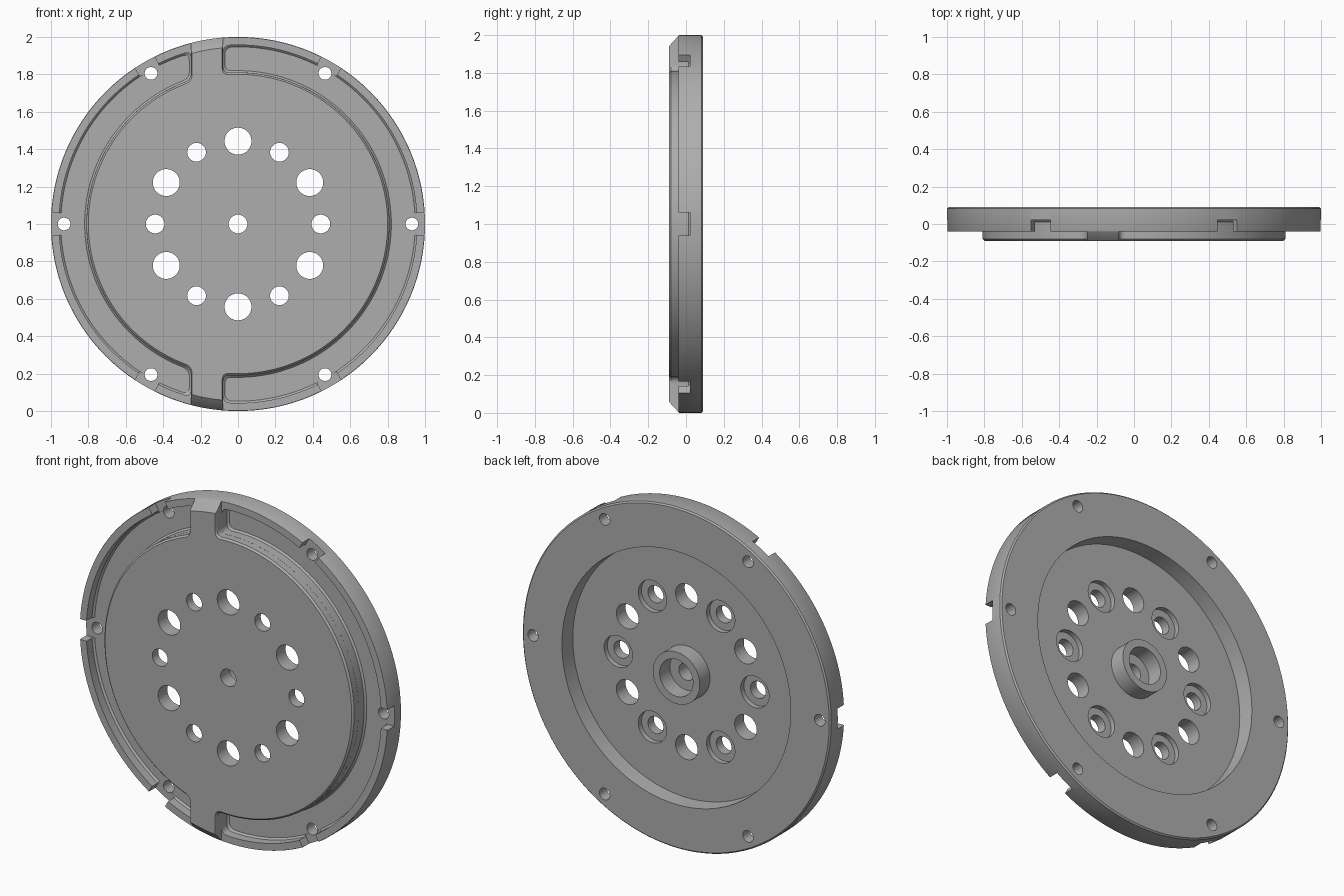
import bpy, bmesh, math
from math import sin, cos, pi, acos
from mathutils import Matrix, Vector

cube = bpy.data.objects.get("Cube")
if cube:
    bpy.data.objects.remove(cube, do_unlink=True)

CENTRE = Vector((0, 0, 1))
BRIDGE_L, BRIDGE_R = -0.25, -0.08      # edges of the raised bridge
PLATEAU, RIM = 0.81, 0.957             # groove walls
RIM_FRONT, FLOOR = -0.04, 0.022
RECESS = -0.005

grey = bpy.data.materials.new("machined grey")
grey.use_nodes = True
colour = (0.42, 0.42, 0.42, 1)
grey.diffuse_color = colour
grey.node_tree.nodes["Principled BSDF"].inputs["Base Color"].default_value = colour


def finish(bm, name):
    bmesh.ops.remove_doubles(bm, verts=bm.verts, dist=1e-6)
    bmesh.ops.recalc_face_normals(bm, faces=bm.faces)
    mesh = bpy.data.meshes.new(name)
    bm.to_mesh(mesh)
    bm.free()
    mesh.materials.append(grey)
    obj = bpy.data.objects.new(name, mesh)
    bpy.context.collection.objects.link(obj)
    return obj


def lathe(bm, profile, steps, centre=CENTRE):
    """Revolve (radius, y) points about the y axis; ends on the axis."""
    rings = []
    for r, y in profile:
        if r == 0:
            rings.append([bm.verts.new(centre + Vector((0, y, 0)))] * steps)
        else:
            rings.append([bm.verts.new(centre + Vector((r * cos(a), y, r * sin(a))))
                          for a in (2 * pi * i / steps for i in range(steps))])
    for lo, hi in zip(rings, rings[1:]):
        for i in range(steps):
            j = (i + 1) % steps
            bm.faces.new(list(dict.fromkeys((lo[i], lo[j], hi[j], hi[i]))))


def rounded(start, corner, end, n=6):
    """Points of a soft corner between start and end."""
    return [start * (1 - t) ** 2 + corner * 2 * t * (1 - t) + end * t * t
            for t in (i / n for i in range(n + 1))]


def groove_outline(inner, outer, edge, d=0.04, n=96):
    """Half-ring to the right of x = edge with rounded corners."""
    def arc(r):
        a = acos(edge / r) - d / r
        return [Vector((r * cos(t), r * sin(t)))
                for t in (-a + 2 * a * i / n for i in range(n + 1))]

    def corner(r):
        return Vector((edge, math.sqrt(r * r - edge * edge)))

    up = Vector((0, d))
    flip = lambda pts: [Vector((p.x, -p.y)) for p in reversed(pts)]
    a_in, a_out = arc(inner), arc(outer)
    c_in, c_out = corner(inner), corner(outer)
    top_out = rounded(a_out[-1], c_out, c_out - up)
    top_in = rounded(c_in + up, c_in, a_in[-1])
    return (a_out[1:-1] + top_out + top_in + a_in[-2:0:-1]
            + flip(top_in) + flip(top_out))


def groove_cutter(name, sections):
    """Loft both halves; each section is y, inner radius, outer radius, side gap."""
    bm = bmesh.new()
    for side, edge in ((1, BRIDGE_R), (-1, -BRIDGE_L)):
        rings = [[bm.verts.new(CENTRE + Vector((side * p.x, y, p.y)))
                  for p in groove_outline(inner, outer, edge + gap)]
                 for y, inner, outer, gap in sections]
        for lo, hi in zip(rings, rings[1:]):
            for i in range(len(lo)):
                j = (i + 1) % len(lo)
                bm.faces.new((lo[i], lo[j], hi[j], hi[i]))
        bm.faces.new(rings[0])
        bm.faces.new(rings[-1])
    return finish(bm, name)


def around(radius, offset):
    for i in range(6):
        a = math.radians(60 * i + offset)
        yield CENTRE + Vector((radius * cos(a), 0, radius * sin(a)))


# Disc: chamfered front, hollow back and central hub
bm = bmesh.new()
lathe(bm, [(0, -0.09), (0.945, -0.09), (0.997, -0.042), (1, -0.035), (1, 0.082),
           (0.992, 0.09), (0.742, 0.09), (0.738, RECESS), (0.152, RECESS),
           (0.152, 0.09), (0.108, 0.09), (0.108, RECESS), (0, RECESS)], 192)
disc = finish(bm, "slotted_disc")

# Cutter lowering the rim and softening the plateau edge
rim_cutter = groove_cutter("rim_cutter", [
    (RIM_FRONT, PLATEAU, 1.1, 0), (-0.08, PLATEAU, 1.1, 0),
    (-0.1, PLATEAU - 0.02, 1.1, -0.01)])

# Cutter for the groove with a softened floor
floor_cutter = groove_cutter("groove_cutter", [
    (FLOOR, PLATEAU + 0.01, RIM - 0.01, 0.01),
    (FLOOR - 0.01, PLATEAU + 0.0005, RIM, 0.0005),
    (RIM_FRONT - 0.01, PLATEAU + 0.0005, RIM, 0.0005)])

# Six radial notches through the rim
bm = bmesh.new()
for i in range(6):
    place = (Matrix.Translation(CENTRE) @ Matrix.Rotation(i * pi / 3, 4, 'Y')
             @ Matrix.Translation((1.0, (FLOOR - 0.2) / 2 - 0.0005, 0))
             @ Matrix.Diagonal((0.2, FLOOR + 0.2, 0.12, 1)))
    bmesh.ops.create_cube(bm, size=1, matrix=place)
notch_cutter = finish(bm, "notch_cutter")

# Round holes: centre, screw holes, large holes, counterbored holes
bm = bmesh.new()


def hole(centre, r):
    lathe(bm, [(0, -0.2), (r, -0.2), (r, 0.2), (0, 0.2)], 40, centre)


hole(CENTRE, 0.05)
for c in around(0.93, 0):
    hole(c, 0.034)
for c in around(0.443, 30):
    hole(c, 0.072)
for c in around(0.443, 0):
    step = RECESS - 0.03
    lathe(bm, [(0, -0.2), (0.05, -0.2), (0.05, step), (0.092, step),
               (0.092, 0.2), (0, 0.2)], 40, c)
hole_cutter = finish(bm, "hole_cutter")

# Apply the cuts and drop the cutters
bpy.context.view_layer.objects.active = disc
for cutter in (rim_cutter, floor_cutter, notch_cutter, hole_cutter):
    cutter.hide_render = True
    mod = disc.modifiers.new(cutter.name, 'BOOLEAN')
    mod.operation, mod.solver, mod.object = 'DIFFERENCE', 'EXACT', cutter
    bpy.ops.object.modifier_apply(modifier=mod.name)
    bpy.data.objects.remove(cutter, do_unlink=True)

bpy.ops.object.select_all(action='DESELECT')
disc.select_set(True)
bpy.ops.object.shade_smooth_by_angle(angle=math.radians(30))
